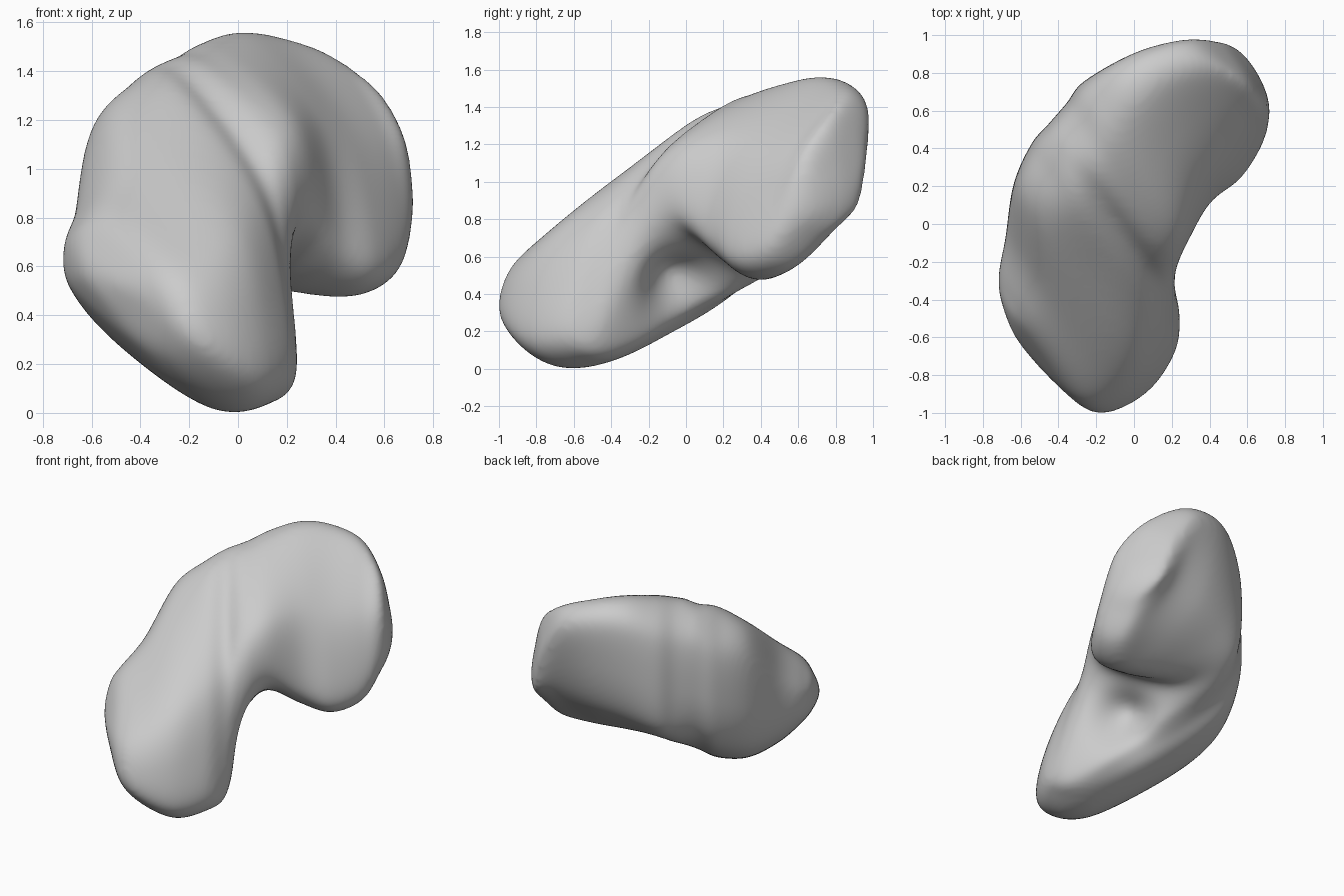
import bpy, bmesh, math
from mathutils import Vector

cube = bpy.data.objects.get("Cube")
if cube:
    bpy.data.objects.remove(cube, do_unlink=True)

# Bean axis runs diagonally; sections stand across it
TURN, TILT = math.radians(35), math.radians(25)
ALONG = Vector((math.cos(TURN), math.sin(TURN), 0))
ACROSS = Vector((math.sin(TURN), -math.cos(TURN), 0))
SN, CS = math.sin(TILT), math.cos(TILT)
MIDDLE = Vector((0, 0, .775))

# Station along the axis, low/high limits across, on the rear slope and on the
# front slope, then how far the front shoulder and the rear underside flatten
STATIONS = [
    (-.82, -.04, .50, -.50, -.06, -.23, .00, .2, 0),
    (-.75, -.18, .72, -.72, .04, -.32, .11, .3, 0),
    (-.60, -.33, .80, -.86, .22, -.45, .21, .3, 0),
    (-.40, -.54, .81, -.94, .57, -.55, .35, .35, 0),
    (-.20, -.66, .73, -.89, .72, -.55, .47, .5, 0),
    (-.08, -.69, .58, -.80, .79, -.50, .48, .45, 0),
    (.00, -.71, .42, -.50, .82, -.47, .50, .3, 0),
    (.08, -.73, .33, -.24, .85, -.45, .50, .2, 0),
    (.20, -.77, .26, -.12, .91, -.41, .51, .2, 0),
    (.40, -.78, .18, -.20, .97, -.39, .52, .35, .2),
    (.60, -.75, .17, -.26, .95, -.36, .50, .5, .35),
    (.80, -.67, .08, -.18, .85, -.31, .46, .55, .6),
    (.92, -.56, -.04, .01, .64, -.20, .38, .5, .5),
    (.975, -.46, -.17, .13, .42, -.13, .15, .2, .2),
]


def section(r, n0, n1, v0, v1, s0, s1, flat, tuck):
    """Rounded six-sided section from three pairs of parallel limits."""
    def slopes(v, s):
        return Vector((r, (s - v) / (2 * SN), (v + s) / (2 * CS)))

    def front(n, s):
        return Vector((r, n, (s - SN * n) / CS))

    def rear(n, v):
        return Vector((r, n, (v + SN * n) / CS))

    top, low, bottom, back = slopes(v1, s1), rear(n1, v0), slopes(v0, s0), rear(n0, v1)
    shoulder = front(n1, s1).lerp((top + low) / 2, flat)
    underside = front(n0, s0).lerp((bottom + back) / 2, tuck)
    points = [top, shoulder, low, bottom, underside, back]
    for ratio in (.2, .25, .25, .25):
        points = cut_corners(points, ratio)
    return points


def cut_corners(points, ratio):
    out = []
    for a, b in zip(points, points[1:] + points[:1]):
        out += [a.lerp(b, ratio), b.lerp(a, ratio)]
    return out


def spline(a, b, c, d, t):
    return .5 * (2 * b + (c - a) * t + (2 * a - 5 * b + 4 * c - d) * t ** 2
                 + (3 * b - a - 3 * c + d) * t ** 3)


def past_tip(ring, tip):
    """Mirror a ring through the tip so the end closes round."""
    return [Vector((p.x, 2 * tip.y - p.y, 2 * tip.z - p.z)) for p in ring]


# Hollow on the inner curve, tucked under the lower lobe
HOLLOW, PUSH = Vector((.03, .08, -.36)), Vector((-.13, -.02, .11))


def place(p):
    p = p + PUSH * math.exp(-(p - HOLLOW).length_squared / .03)
    return ALONG * p.x + ACROSS * p.y + Vector((0, 0, p.z)) + MIDDLE


# Loft the body
rings = [section(*row) for row in STATIONS]
low_tip, high_tip = Vector((-.86, .16, -.21)), Vector((.995, -.33, .13))
count = len(rings[0])
rings = ([past_tip(rings[0], low_tip), [low_tip] * count] + rings
         + [[high_tip] * count, past_tip(rings[-1], high_tip)])
STEPS = 8
bm = bmesh.new()
loops = []
for i in range(1, len(rings) - 2):
    last = i == len(rings) - 3
    for k in range(STEPS + last):
        loops.append([bm.verts.new(place(spline(*quad, k / STEPS)))
                      for quad in zip(*rings[i - 1:i + 3])])
for one, two in zip(loops, loops[1:]):
    for j in range(count):
        m = (j + 1) % count
        bm.faces.new((one[j], one[m], two[m], two[j]))
bmesh.ops.remove_doubles(bm, verts=bm.verts, dist=.0005)
bmesh.ops.recalc_face_normals(bm, faces=bm.faces)

mesh = bpy.data.meshes.new("bean_body")
bm.to_mesh(mesh)
bm.free()
body = bpy.data.objects.new("bean_body", mesh)
bpy.context.collection.objects.link(body)

# Plain grey finish
grey = bpy.data.materials.new("light_grey")
grey.use_nodes = True
colour = (.6, .6, .6, 1)
grey.diffuse_color = colour
grey.node_tree.nodes["Principled BSDF"].inputs["Base Color"].default_value = colour
mesh.materials.append(grey)
for face in mesh.polygons:
    face.use_smooth = True

# Even out the skin, then soften it
remesh = body.modifiers.new("even_skin", 'REMESH')
remesh.mode = 'VOXEL'
remesh.voxel_size = .018
remesh.use_smooth_shade = True
soften = body.modifiers.new("soften", 'SMOOTH')
soften.factor = .5
soften.iterations = 16
